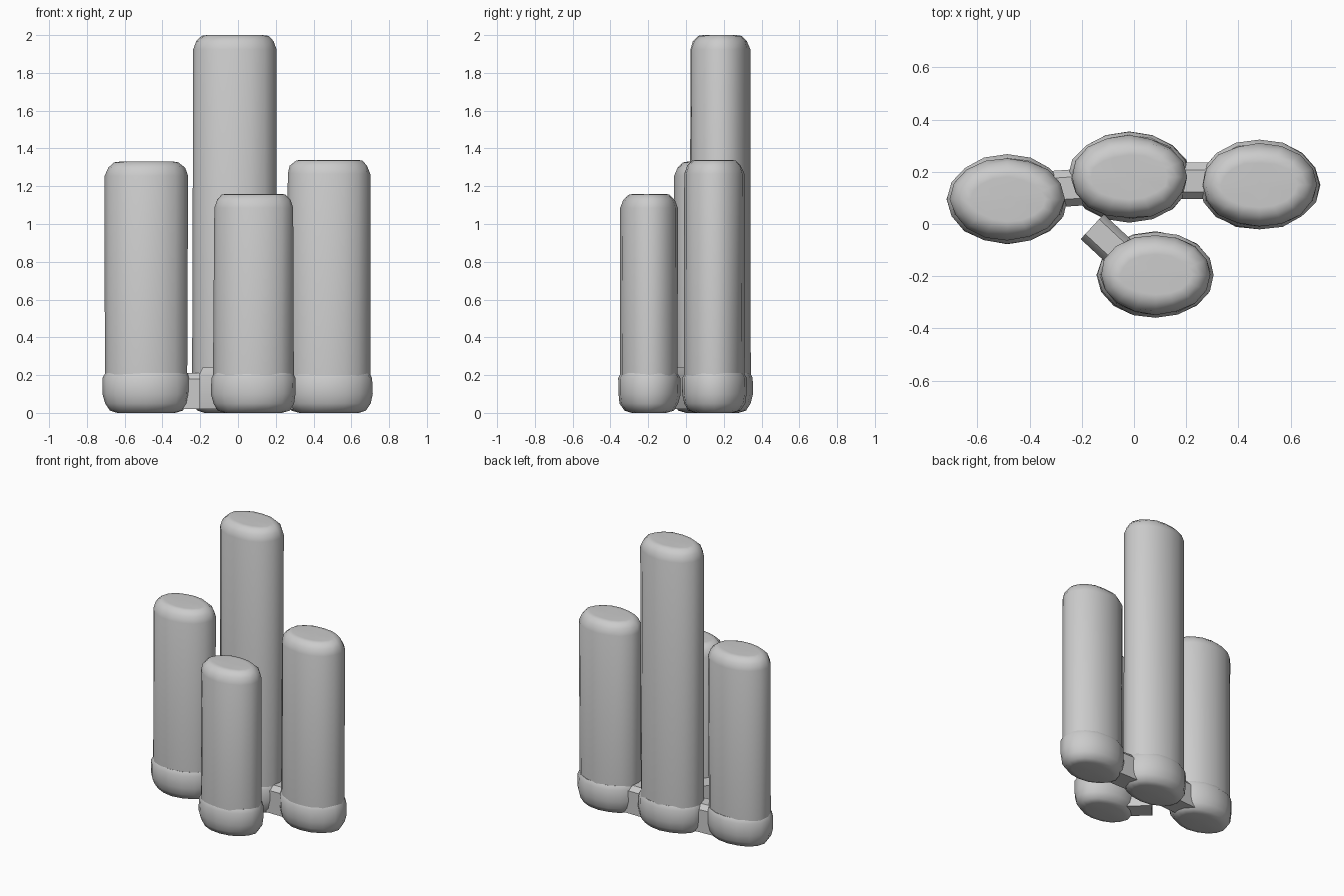
import bpy, bmesh, math, random
from mathutils import Vector

random.seed(4)
cube = bpy.data.objects.get("Cube")
if cube:
    bpy.data.objects.remove(cube, do_unlink=True)

stone = bpy.data.materials.new("pale grey stone")
stone.use_nodes = True
grey = (0.6, 0.6, 0.6, 1)
stone.diffuse_color = grey
stone.node_tree.nodes["Principled BSDF"].inputs["Base Color"].default_value = grey


def finish(name, bm, angle):
    bmesh.ops.recalc_face_normals(bm, faces=bm.faces)
    mesh = bpy.data.meshes.new(name)
    bm.to_mesh(mesh)
    bm.free()
    mesh.materials.append(stone)
    obj = bpy.data.objects.new(name, mesh)
    bpy.context.collection.objects.link(obj)
    bpy.ops.object.select_all(action='DESELECT')
    obj.select_set(True)
    bpy.context.view_layer.objects.active = obj
    bpy.ops.object.shade_smooth_by_angle(angle=math.radians(angle))


def lathe(name, centre, radii, profile, sides=16, rough=0.004):
    """Stack slightly uneven oval rings; profile holds (inset, height) pairs."""
    bm = bmesh.new()
    rings = []
    for inset, z in profile:
        ring = []
        for i in range(sides):
            a = math.tau * i / sides
            j = random.uniform(-rough, rough)
            ring.append(bm.verts.new((
                centre[0] + (radii[0] - inset + j) * math.cos(a),
                centre[1] + (radii[1] - inset + j) * math.sin(a), z)))
        rings.append(ring)
    for low, high in zip(rings, rings[1:]):
        for i in range(sides):
            k = (i + 1) % sides
            bm.faces.new((low[i], low[k], high[k], high[i]))
    # Ends close on a shallow centre dimple
    for ring, z in ((rings[0], profile[0][1] + 0.012), (rings[-1], profile[-1][1] - 0.01)):
        tip = bm.verts.new((centre[0], centre[1], z))
        for i in range(sides):
            bm.faces.new((ring[i], ring[(i + 1) % sides], tip))
    finish(name, bm, 50)


def bridge(name, start, end, width, height):
    """Low block with sloped shoulders running between two bases."""
    a, b = Vector(start), Vector(end)
    side = (b - a).normalized().orthogonal() * width / 2
    bm = bmesh.new()
    section = [(-1, 0.02), (1, 0.02), (1, height * 0.85),
               (0.6, height), (-0.6, height), (-1, height * 0.85)]
    ends = [[bm.verts.new((p.x + side.x * s, p.y + side.y * s, z)) for s, z in section]
            for p in (a, b)]
    n = len(section)
    for i in range(n):
        k = (i + 1) % n
        bm.faces.new((ends[0][i], ends[0][k], ends[1][k], ends[1][i]))
    for e in ends:
        bm.faces.new(e)
    finish(name, bm, 40)


# Four oval columns: name, centre, shaft radii, height
columns = [
    ("right", (-0.485, 0.095), (0.218, 0.158), 1.33),
    ("rear", (-0.018, 0.18), (0.222, 0.16), 2.0),
    ("left", (0.48, 0.15), (0.22, 0.16), 1.34),
    ("front", (0.083, -0.195), (0.212, 0.153), 1.16),
]
for name, centre, radii, top in columns:
    lathe(name + "_column", centre, radii,
          [(0, 0.15), (0, top - 0.075), (0.016, top - 0.032), (0.045, top - 0.004), (0.075, top)])
    foot = (radii[0] + 0.012, radii[1] + 0.012)
    lathe(name + "_base", centre, foot,
          [(0.075, 0.0), (0.035, 0.012), (0.01, 0.05), (0, 0.1), (0, 0.185), (0.014, 0.21)],
          rough=0.003)

# Bridges joining the bases
bridge("right_bridge", (-0.36, 0.13), (-0.14, 0.145), 0.14, 0.21)
bridge("left_bridge", (0.12, 0.165), (0.36, 0.165), 0.14, 0.21)
bridge("front_bridge", (-0.16, -0.01), (-0.02, -0.14), 0.13, 0.24)
